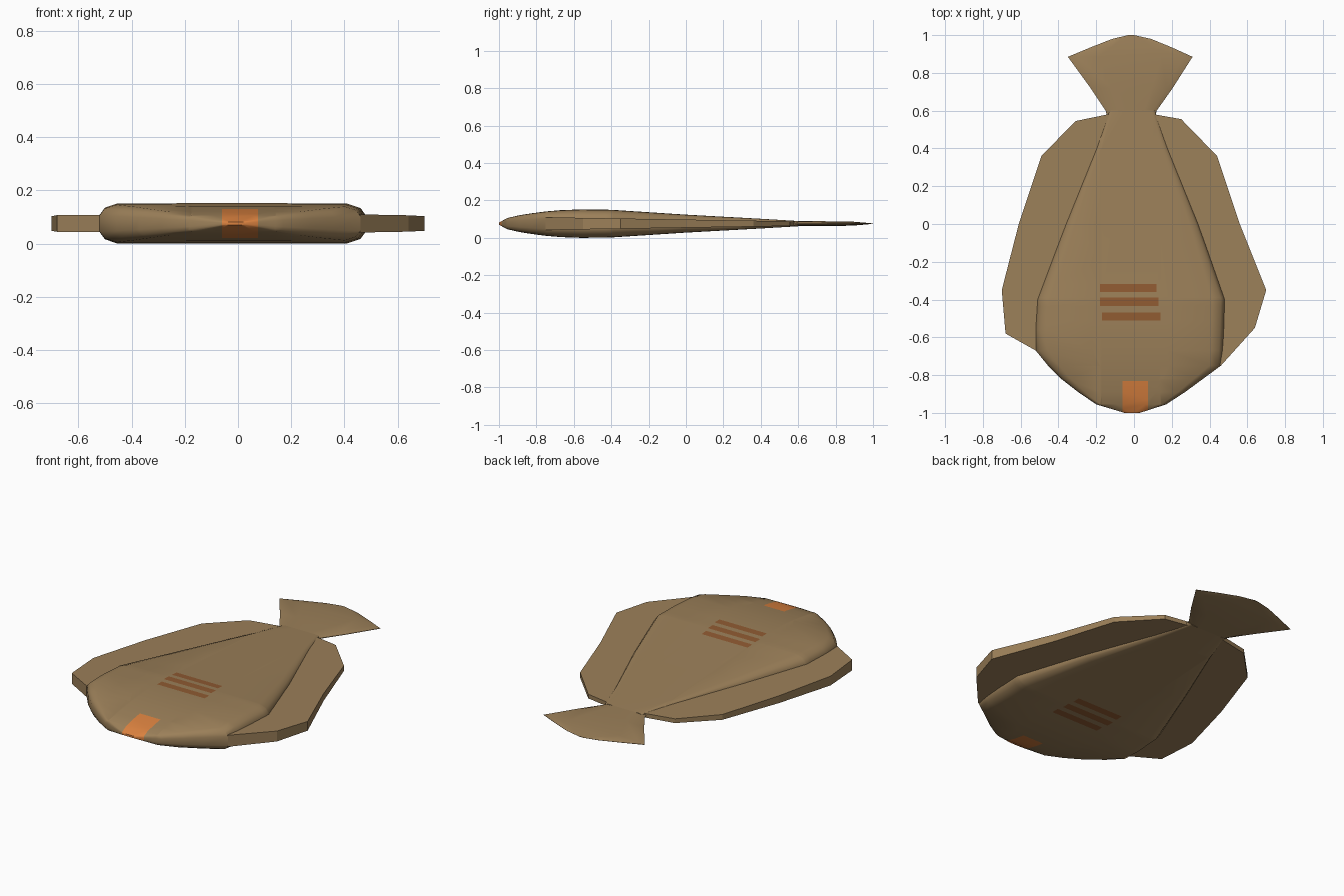
import bpy, bmesh

if "Cube" in bpy.data.objects:
    bpy.data.objects.remove(bpy.data.objects["Cube"])

ZC = 0.076  # mid height of the flat fish


def material(name, rgb):
    m = bpy.data.materials.new(name)
    m.diffuse_color = (*rgb, 1)
    m.use_nodes = True
    m.node_tree.nodes["Principled BSDF"].inputs["Base Color"].default_value = m.diffuse_color
    return m


BROWN = material("sandy brown", (0.33, 0.215, 0.10))
ORANGE = material("orange", (0.70, 0.22, 0.05))
RUST = material("rust", (0.28, 0.105, 0.032))


def make_object(name, bm, mats, smooth_angle=None):
    bmesh.ops.recalc_face_normals(bm, faces=bm.faces[:])
    me = bpy.data.meshes.new(name)
    bm.to_mesh(me)
    bm.free()
    for m in mats:
        me.materials.append(m)
    ob = bpy.data.objects.new(name, me)
    bpy.context.collection.objects.link(ob)
    if smooth_angle:
        bpy.ops.object.select_all(action='DESELECT')
        ob.select_set(True)
        bpy.context.view_layer.objects.active = ob
        bpy.ops.object.shade_smooth_by_angle(angle=smooth_angle)
    return ob


def loft(rows, section):
    """Rows of (y, left x, right x, half thickness) skinned with a symmetric section."""
    half = section + [(-u, v) for u, v in reversed(section)]
    ring = half + [(u, -v) for u, v in reversed(half)]
    bm = bmesh.new()
    loops = []
    for y, xl, xr, h in rows:
        c, w = (xl + xr) / 2, (xr - xl) / 2
        loops.append([bm.verts.new((c + u * w, y, ZC + v * h)) for u, v in ring])
    n = len(ring)
    for a, b in zip(loops, loops[1:]):
        for i in range(n):
            j = (i + 1) % n
            bm.faces.new((a[i], a[j], b[j], b[i]))
    bm.faces.new(loops[0])
    bm.faces.new(loops[-1])
    return bm


def cut(bm, axis, value):
    co, no = [0, 0, 0], [0, 0, 0]
    co[axis], no[axis] = value, 1
    geom = bm.verts[:] + bm.edges[:] + bm.faces[:]
    bmesh.ops.bisect_plane(bm, geom=geom, plane_co=co, plane_no=no)


# Body: broad blunt head tapering to the tail root
body_rows = [(-1.0, -0.05, 0.03, 0.006), (-0.955, -0.20, 0.17, 0.030),
             (-0.89, -0.295, 0.27, 0.045), (-0.82, -0.385, 0.365, 0.056),
             (-0.75, -0.455, 0.46, 0.065), (-0.67, -0.52, 0.47, 0.072),
             (-0.56, -0.52, 0.475, 0.076), (-0.40, -0.51, 0.48, 0.074),
             (0.0, -0.36, 0.34, 0.048), (0.40, -0.20, 0.18, 0.026),
             (0.60, -0.13, 0.11, 0.014)]
body = loft(body_rows, [(1, 0.42), (0.96, 0.78), (0.87, 0.98), (0.4, 1.0)])

# Painted mouth patch and gill stripes are cut into the body faces
MOUTH = (-0.06, 0.075, -1.1, -0.83)
STRIPES = [(-0.18, 0.12, -0.36, -0.318), (-0.18, 0.13, -0.435, -0.39),
           (-0.17, 0.14, -0.512, -0.468)]
for x0, x1, y0, y1 in [MOUTH] + STRIPES:
    for axis, value in ((0, x0), (0, x1), (1, y0), (1, y1)):
        cut(body, axis, value)


def inside(p, r):
    return r[0] < p.x < r[1] and r[2] < p.y < r[3]


for f in body.faces:
    p = f.calc_center_median()
    if inside(p, MOUTH):
        f.material_index = 1
    elif any(inside(p, s) for s in STRIPES):
        f.material_index = 2
make_object("body", body, [BROWN, ORANGE, RUST], 0.7)


# Side fins: flat slabs thinning towards the tail
def fin(name, outline):
    bm = bmesh.new()
    sides = []
    for s in (1, -1):
        vs = [bm.verts.new((x, y, ZC + s * (0.034 - 0.022 * (y + 0.75) / 1.33)))
              for x, y in outline]
        bm.faces.new(vs)
        sides.append(vs)
    top, bottom = sides
    for i in range(len(top)):
        j = (i + 1) % len(top)
        bm.faces.new((top[i], top[j], bottom[j], bottom[i]))
    make_object(name, bm, [BROWN])


fin("left_fin", [(-0.05, 0.58), (-0.14, 0.58), (-0.31, 0.545), (-0.49, 0.36),
                 (-0.61, 0.0), (-0.70, -0.35), (-0.68, -0.58), (-0.52, -0.67),
                 (-0.30, -0.60)])
fin("right_fin", [(0.05, 0.58), (0.11, 0.58), (0.25, 0.555), (0.44, 0.36),
                  (0.56, 0.0), (0.70, -0.35), (0.64, -0.55), (0.46, -0.75),
                  (0.30, -0.65)])

# Tail fan with thin tapered edges
tail_rows = [(0.56, -0.14, 0.11, 0.014), (0.60, -0.15, 0.12, 0.014),
             (0.72, -0.23, 0.205, 0.013), (0.885, -0.35, 0.31, 0.011),
             (0.935, -0.23, 0.20, 0.007), (0.98, -0.115, 0.09, 0.003),
             (1.0, -0.03, 0.0, 0.001)]
make_object("tail", loft(tail_rows, [(1, 0.1), (0.85, 0.75), (0.5, 1.0)]),
            [BROWN], 0.7)
